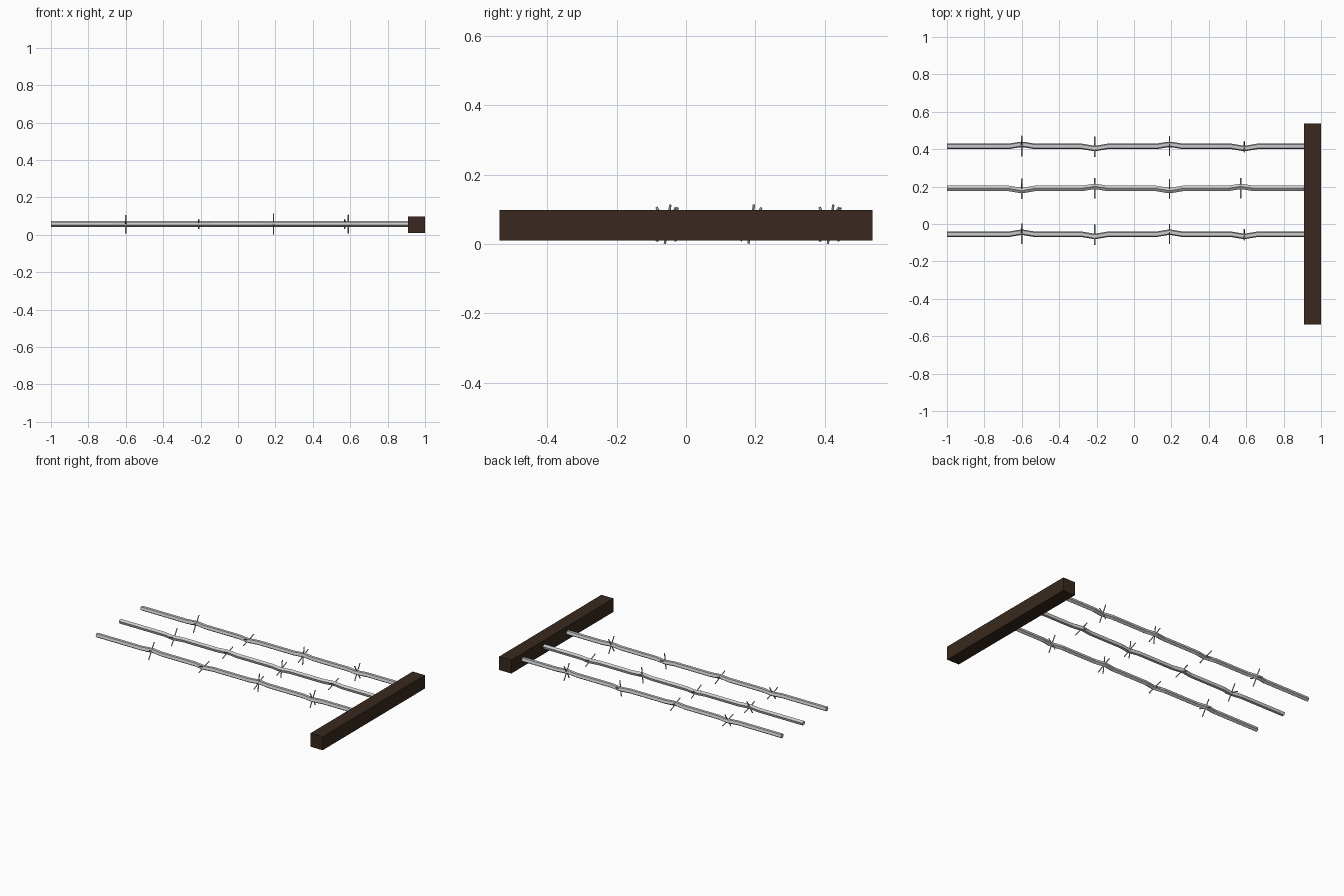
import bpy, bmesh, math
from mathutils import Vector, Matrix

if "Cube" in bpy.data.objects:
    bpy.data.objects.remove(bpy.data.objects["Cube"])


def material(name, rgb):
    m = bpy.data.materials.new(name)
    m.diffuse_color = (*rgb, 1)
    m.use_nodes = True
    m.node_tree.nodes["Principled BSDF"].inputs["Base Color"].default_value = m.diffuse_color
    return m


STEEL = material("light steel", (0.6, 0.6, 0.6))
WOOD = material("dark wood", (0.041, 0.022, 0.013))


def finish(bm, name, mat):
    bmesh.ops.recalc_face_normals(bm, faces=bm.faces)
    me = bpy.data.meshes.new(name)
    bm.to_mesh(me)
    bm.free()
    me.materials.append(mat)
    ob = bpy.data.objects.new(name, me)
    bpy.context.collection.objects.link(ob)
    return ob


# Wooden post lying along y
bm = bmesh.new()
bmesh.ops.create_cube(bm, size=1, matrix=Matrix.Translation((0.955, 0, 0.06))
                      @ Matrix.Diagonal((0.09, 1.076, 0.089, 1)))
finish(bm, "post", WOOD)

Z = 0.063
R = 0.0155
SIDES = 5
KINK = 0.010


def wire(name, points, turn):
    """Five-sided tube along x through (x, y) points."""
    bm = bmesh.new()
    rings = []
    for x, y in points:
        angles = [turn + i * math.tau / SIDES for i in range(SIDES)]
        rings.append([bm.verts.new((x, y + R * math.cos(a), Z + R * math.sin(a)))
                      for a in angles])
    for a, b in zip(rings, rings[1:]):
        for i in range(SIDES):
            j = (i + 1) % SIDES
            bm.faces.new((a[i], a[j], b[j], b[i]))
    bm.faces.new(rings[0])
    bm.faces.new(rings[-1])
    finish(bm, name, STEEL)


def barb(name, x, y, angles):
    """Two thin crossed spikes in the plane across the wire."""
    bm = bmesh.new()
    for a in angles:
        direction = Vector((0, math.cos(math.radians(a)), math.sin(math.radians(a))))
        rot = direction.to_track_quat('Z', 'X').to_matrix().to_4x4()
        bmesh.ops.create_cone(bm, cap_ends=True, segments=5, radius1=0.0036,
                              radius2=0.0036, depth=0.114,
                              matrix=Matrix.Translation((x, y, Z)) @ rot)
    finish(bm, name, STEEL)


# Three wires, each kinked sideways at four barbs; the middle one is flipped
BARBS = [(-0.6, (-18, 58)), (-0.21, (-25, 18)), (0.19, (25, 82)), (0.59, (60, 120))]
for n, (y0, sign) in enumerate([(0.415, 1), (0.19, -1), (-0.055, 1)], 1):
    path = [(-1, y0)]
    for k, (x, angles) in enumerate(BARBS):
        if n == 2 and k == 3:
            x, angles = 0.57, (-25, 18)
        s = sign * (-1) ** k
        path += [(x - 0.07, y0), (x - 0.01, y0 + s * KINK),
                 (x + 0.01, y0 + s * KINK), (x + 0.07, y0)]
        barb(f"barb_{n}_{k + 1}", x, y0 + s * 0.002, angles)
    path.append((0.93, y0))
    wire(f"wire_{n}", path, -sign * math.pi / 2)

# Settle the lowest barb tip on the ground
low = min(v.co.z for o in bpy.data.objects for v in o.data.vertices)
for o in bpy.data.objects:
    o.data.transform(Matrix.Translation((0, 0, -low)))
